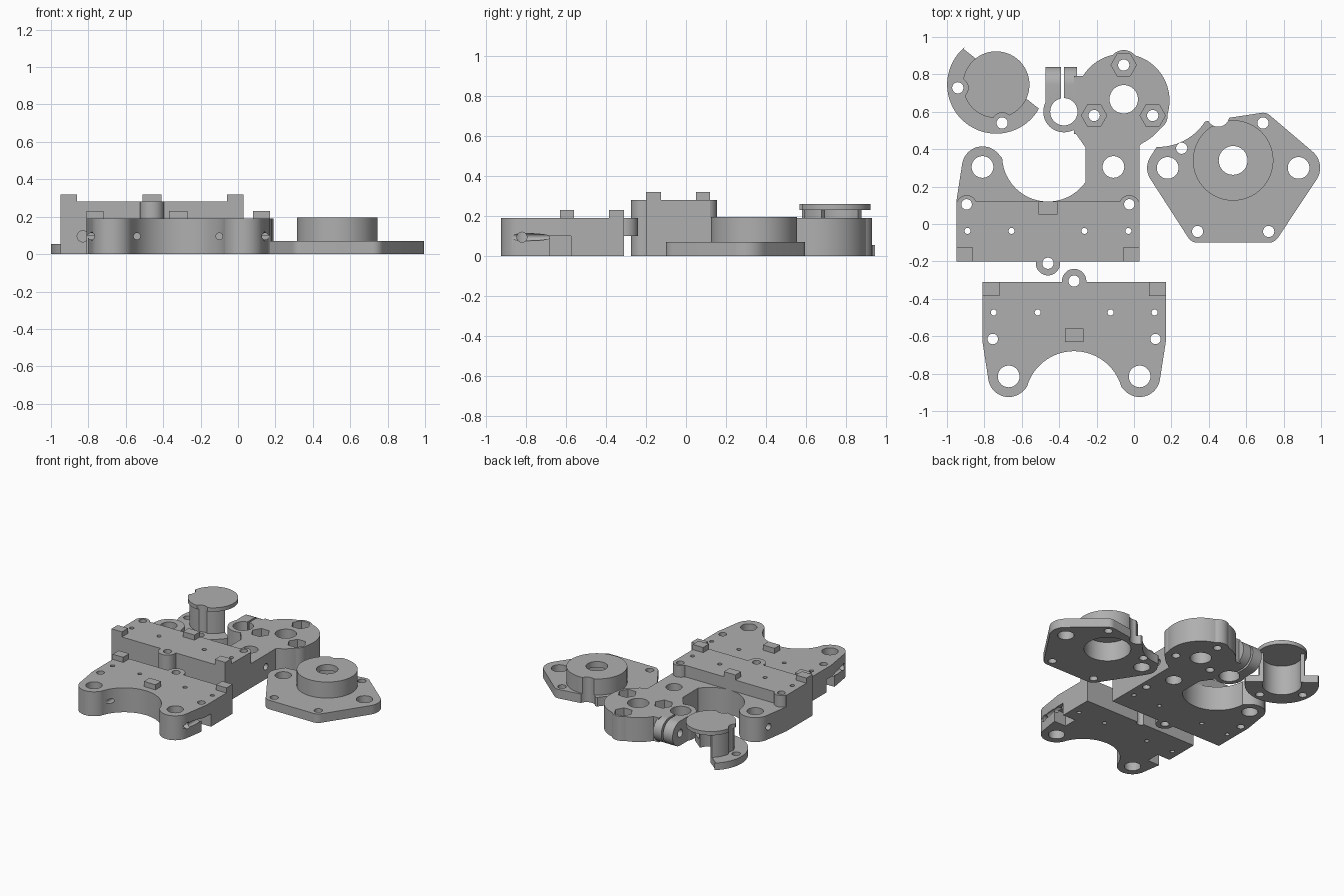
import bpy, bmesh
from math import sin, cos, pi, sqrt, radians
from mathutils import Vector
from mathutils.geometry import convex_hull_2d

if "Cube" in bpy.data.objects:
    bpy.data.objects.remove(bpy.data.objects["Cube"])

grey = bpy.data.materials.new("plain_grey")
grey.use_nodes = True
grey.diffuse_color = (0.43, 0.43, 0.43, 1)
grey.node_tree.nodes["Principled BSDF"].inputs["Base Color"].default_value = grey.diffuse_color

ADD, CUT = "UNION", "DIFFERENCE"
LOW, HIGH = -0.1, 0.5          # range that passes right through every part


def prism(circles, lo, hi, axis="Z", n=48):
    """Extruded convex hull of circles (u, v, r); r = 0 gives a corner."""
    pts = []
    for u, v, r in circles:
        steps = n if r else 1
        pts += [Vector((u + r * cos(2 * pi * i / steps), v + r * sin(2 * pi * i / steps)))
                for i in range(steps)]
    place = {"Z": lambda p, w: (p.x, p.y, w),
             "X": lambda p, w: (w, p.x, p.y),
             "Y": lambda p, w: (p.x, w, p.y)}[axis]
    ring = [pts[i] for i in convex_hull_2d(pts)]
    bm = bmesh.new()
    bottom = bm.faces.new([bm.verts.new(place(p, lo)) for p in ring])
    top = bmesh.ops.extrude_face_region(bm, geom=[bottom])["geom"]
    shift = Vector(place(Vector((0, 0)), hi - lo))
    bmesh.ops.translate(bm, vec=shift, verts=[g for g in top if isinstance(g, bmesh.types.BMVert)])
    bmesh.ops.recalc_face_normals(bm, faces=bm.faces)
    mesh = bpy.data.meshes.new("prism")
    bm.to_mesh(mesh)
    bm.free()
    return mesh


def box(x0, x1, y0, y1, z0, z1):
    return prism([(x, y, 0) for x in (x0, x1) for y in (y0, y1)], z0, z1)


def hole(x, y, r, lo=LOW, hi=HIGH, n=48):
    return CUT, prism([(x, y, r)], lo, hi, n=n)


def build(name, steps):
    """Join and cut the meshes in order, giving one finished part."""
    obj = bpy.data.objects.new(name, steps[0][1])
    bpy.context.collection.objects.link(obj)
    helpers = []
    for op, mesh in steps[1:]:
        tool = bpy.data.objects.new("helper", mesh)
        bpy.context.collection.objects.link(tool)
        tool.hide_render = True
        helpers.append(tool)
        mod = obj.modifiers.new("join_or_cut", "BOOLEAN")
        mod.operation, mod.object, mod.solver = op, tool, "EXACT"
    graph = bpy.context.evaluated_depsgraph_get()
    result = bpy.data.meshes.new_from_object(obj.evaluated_get(graph))
    obj.modifiers.clear()
    obj.data = result
    for tool in helpers:
        bpy.data.objects.remove(tool)
    result.name = name
    result.materials.clear()
    result.materials.append(grey)
    bpy.ops.object.select_all(action="DESELECT")
    obj.select_set(True)
    bpy.context.view_layer.objects.active = obj
    bpy.ops.object.shade_smooth_by_angle(angle=radians(30))
    return obj


def forked_plate(cx, edge, s, arc, top):
    """Plate with two round-ended arms pointing to s * y and an arc between them."""
    reach, half, arm, lobe = 0.505, 0.49, 0.35, 0.11
    h = reach - arc
    r = (arm ** 2 + h ** 2 - lobe ** 2) / (2 * (h + lobe))
    chord = sqrt(r ** 2 - (r - 0.04) ** 2)

    def at(d):
        return edge + s * d
    steps = [(ADD, box(cx - half, cx + half, edge, at(0.31), 0, top)),
             (ADD, box(cx - chord, cx + chord, at(0.2), at(arc + 0.04), 0, top))]
    for m in (-1, 1):
        steps.append((ADD, prism([(cx + m * arm, at(reach), lobe), (cx, at(0.29), 0),
                                  (cx + m * half, at(0.32), 0), (cx + m * half, at(0.2), 0)], 0, top)))
    return steps + [hole(cx, at(arc + r), r, n=96)]


def plate_details(cx, edge, s, top, peg):
    """Locating pegs and the upright screw holes shared by both carriage halves."""
    def at(d):
        return edge + s * d
    steps = [(ADD, box(cx - 0.05, cx + 0.05, at(0.25), at(0.32), top - 0.05, peg))]
    for m in (-1, 1):
        steps += [(ADD, box(cx + m * 0.4, cx + m * 0.49, edge, at(0.075), top - 0.05, peg)),
                  hole(cx + m * 0.35, at(0.505), 0.058),
                  hole(cx + m * 0.435, at(0.305), 0.028)]
        steps += [hole(cx + m * x, at(0.163), 0.016, n=24) for x in (0.195, 0.43)]
    return steps


# Front carriage half
cx = -0.32
steps = forked_plate(cx, -0.31, -1, 0.37, 0.19)
steps += [(ADD, prism([(cx, -0.305, 0.065)], 0.1, 0.19)), hole(cx, -0.305, 0.03)]
steps += plate_details(cx, -0.31, -1, 0.19, 0.23)
for m in (-1, 1):
    steps.append((CUT, box(cx + m * 0.38, cx + m * 0.6, -0.68, -0.575, LOW, 0.1)))
    steps.append((CUT, prism([(-0.82, 0.095, 0.025)], cx + m * 0.35, cx + m * 0.6, "X", 24)))
    for x in (0.22, 0.465):
        steps.append((CUT, prism([(cx + m * x, 0.095, 0.018)], -1, -0.64, "Y", 24)))
build("front_carriage_half", steps)

# Rear carriage half with its motor mount
cx = -0.46
steps = forked_plate(cx, -0.2, 1, 0.32, 0.19)
steps += [(ADD, box(cx - 0.49, cx + 0.49, -0.2, 0.12, 0, 0.28)),
          (ADD, prism([(cx, -0.21, 0.065)], 0, 0.28)), hole(cx, -0.21, 0.03),
          (ADD, box(-0.26, 0.03, 0.1, 0.42, 0, 0.19)),
          (ADD, box(-0.26, 0.03, 0.4, 0.62, 0, 0.19)),
          (CUT, prism([(0.06, 0.47, 0), (0.03, 0.42, 0), (0.06, 0.42, 0)], LOW, HIGH))]
for m in (-1, 1):
    steps.append((ADD, prism([(cx + m * 0.435, 0.1, 0.054)], 0.1, 0.28)))
steps += plate_details(cx, -0.2, 1, 0.28, 0.32)
# round mount, its lobes, and the webs that blend it in
nuts = [(-0.055, 0.85), (-0.213, 0.58), (0.1, 0.58)]
steps += [(ADD, prism([(-0.06, 0.66, 0.25)], 0, 0.19, n=96)),
          (ADD, prism([(0.03, 0.42, 0), (0.1, 0.58, 0.08), (-0.06, 0.6, 0)], 0, 0.19)),
          (ADD, prism([(-0.055, 0.85, 0.08)], 0, 0.19)),
          (ADD, prism([(-0.375, 0.6, 0.11)], 0, 0.19)),
          (ADD, prism([(-0.26, 0.41, 0), (-0.33, 0.51, 0), (-0.26, 0.6, 0)], 0, 0.19)),
          (ADD, box(-0.32, -0.06, 0.48, 0.79, 0, 0.19)),
          (ADD, prism([(0.745, 0.095, 0.095), (0.6, 0, 0), (0.6, 0.19, 0)], -0.472, -0.305, "X")),
          hole(-0.375, 0.6, 0.073),
          (CUT, box(-0.39, -0.375, 0.6, 0.9, LOW, HIGH)),
          (CUT, prism([(0.745, 0.095, 0.03)], -0.6, -0.28, "X", 24)),
          hole(-0.055, 0.667, 0.076)]
for x, y in nuts:
    steps += [hole(x, y, 0.03), hole(x, y, 0.068, 0.11, HIGH, 6)]
# cross holes
steps += [(CUT, prism([(-0.83, 0.095, 0.03)], -0.4, 0.1, "Y", 24)),
          (CUT, prism([(0.3, 0.095, 0.025)], -0.11, 0.2, "X", 24)),
          (CUT, prism([(0.3, 0.095, 0.025)], -1, -0.81, "X", 24))]
build("rear_carriage_half", steps)

# Bearing plate with raised ring
steps = [(ADD, prism([(0.88, 0.3, 0.115), (0.18, 0.3, 0.11), (0.69, 0.54, 0.055), (0.12, 0.41, 0),
                      (0.36, 0.545, 0), (0.34, -0.04, 0.06), (0.72, -0.04, 0.06)], 0, 0.07)),
         hole(0.13, 0.71, 0.298, n=96),
         (ADD, prism([(0.53, 0.34, 0.215)], 0, 0.195, n=96)),
         hole(0.45, 0.58, 0.06),
         hole(0.53, 0.34, 0.165, LOW, 0.15, 96),
         hole(0.53, 0.34, 0.077)]
steps += [hole(x, 0.3, 0.058) for x in (0.18, 0.88)]
steps += [hole(x, y, 0.03) for x, y in ((0.69, 0.54), (0.255, 0.405), (0.34, -0.04), (0.72, -0.04))]
build("bearing_plate", steps)

# Capped half tube on a curved flange
cx, cy = -0.737, 0.745
steps = [(ADD, prism([(cx, cy, 0.262)], 0, 0.055, n=96)),
         (ADD, prism([(cx, cy, 0.165)], 0, 0.24, n=96)),
         hole(cx, cy, 0.138, LOW, 0.235, 96),
         (CUT, prism([(-0.91, 0.935, 0), (-0.5, 0.61, 0), (-0.4, 0.7, 0), (-0.4, 1.1, 0),
                      (-0.85, 1.1, 0)], LOW, HIGH)),
         (ADD, prism([(cx, cy, 0.178)], 0.232, 0.262, n=96))]
for x, y in ((-0.942, 0.728), (-0.705, 0.54)):
    steps += [hole(x, y, 0.055, 0.055, HIGH), hole(x, y, 0.03)]
build("half_tube_cap", steps)
